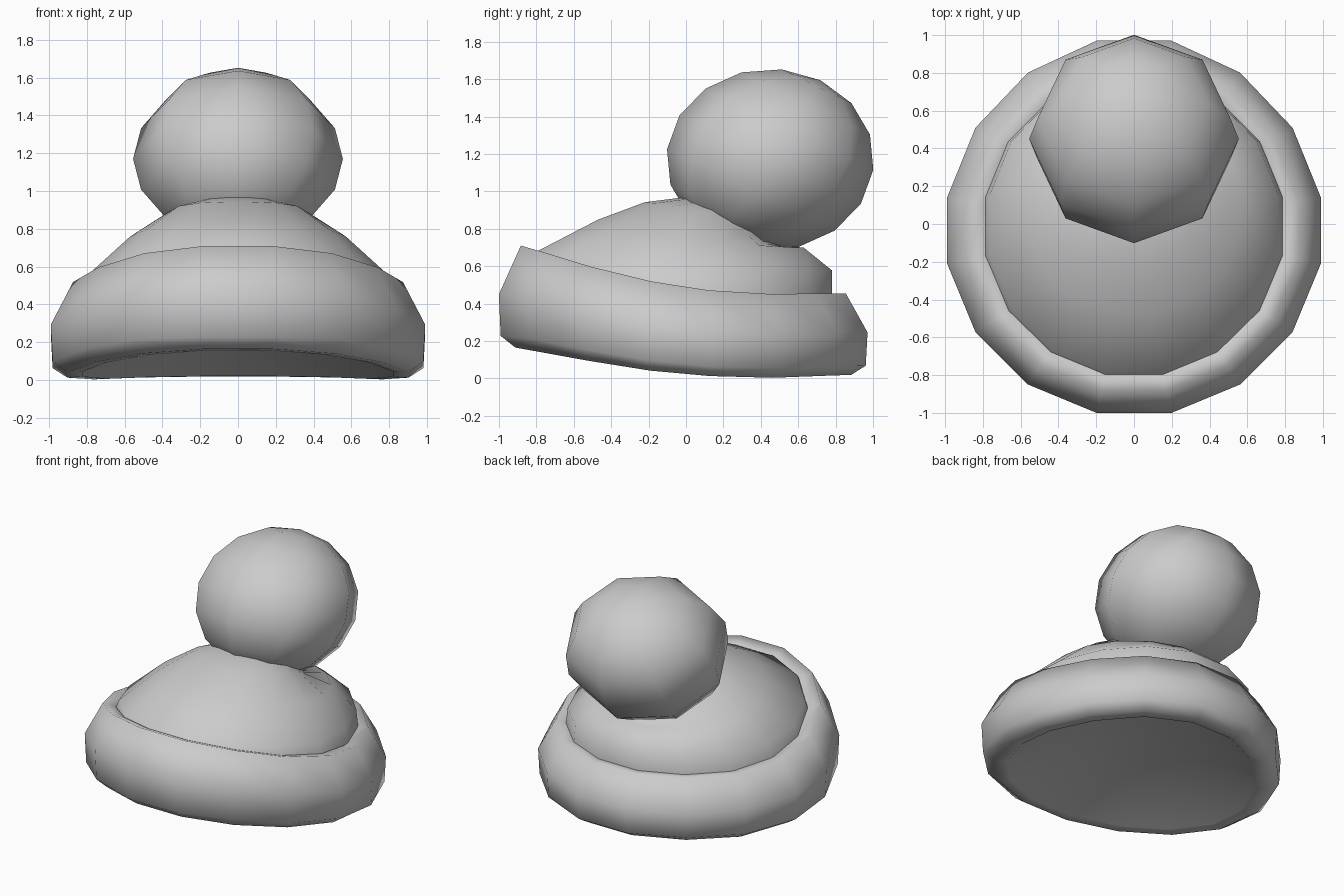
import bpy, bmesh
from math import sin, cos, pi, radians

if "Cube" in bpy.data.objects:
    bpy.data.objects.remove(bpy.data.objects["Cube"])

SIDES = 16
ANGLES = [(i + 0.5) * 2 * pi / SIDES for i in range(SIDES)]


def lerp(y, pts):
    """Piecewise-linear curve through (y, z) points."""
    if y <= pts[0][0]:
        return pts[0][1]
    for (y0, z0), (y1, z1) in zip(pts, pts[1:]):
        if y <= y1:
            return z0 + (z1 - z0) * (y - y0) / (y1 - y0)
    return pts[-1][1]


def loft(name, rings, tip):
    """Skin a list of rings and close the last one to a tip point."""
    bm = bmesh.new()
    loops = [[bm.verts.new(p) for p in ring] for ring in rings]
    for a, b in zip(loops, loops[1:]):
        for i in range(SIDES):
            j = (i + 1) % SIDES
            bm.faces.new((a[i], a[j], b[j], b[i]))
    t = bm.verts.new(tip)
    for i in range(SIDES):
        bm.faces.new((loops[-1][i], loops[-1][(i + 1) % SIDES], t))
    for f in bm.faces:
        f.smooth = True
    mesh = bpy.data.meshes.new(name)
    bm.to_mesh(mesh)
    bm.free()
    ob = bpy.data.objects.new(name, mesh)
    bpy.context.collection.objects.link(ob)
    return ob


# Turned-up brim: rounded profile between a bent lower and upper edge, hollow below
LOW = [(-0.92, 0.155), (-0.5, 0.08), (-0.18, 0.03), (0.3, -0.012), (0.87, 0.01)]
TOP = [(-0.88, 0.71), (-0.58, 0.62), (-0.36, 0.55), (0.0, 0.485), (0.3, 0.45), (0.87, 0.455)]
PROFILE = [(0.79, 0.96), (0.81, 0.98), (0.89, 1.0), (1.01, 0.53), (1.0, 0.13),
           (0.92, 0.02), (0.84, 0.03)]


def brim_ring(r, t):
    ring = []
    for a in ANGLES:
        x, y = r * sin(a), -r * cos(a) - 0.01
        if y > 0:                       # slightly egg-shaped towards the back
            y -= 0.05 * abs(x)
        lo, hi = lerp(y, LOW), lerp(y, TOP)
        ring.append((x, y, lo + (hi - lo) * t))
    return ring


loft("brim", [brim_ring(r, t) for r, t in PROFILE], (0, 0.05, 0.72))


# Slouching crown: rings given by front y/z, back y/z, half width and side bow
CROWN = [(-0.81, 0.64, 0.78, 0.42, 0.79, -0.07),
         (-0.79, 0.685, 0.78, 0.58, 0.765, -0.06),
         (-0.47, 0.85, 0.63, 0.70, 0.57, -0.03),
         (-0.22, 0.94, 0.47, 0.685, 0.37, 0.05),
         (-0.02, 0.965, 0.51, 0.70, 0.25, 0.05)]


def crown_ring(yf, zf, yb, zb, hw, bow):
    k = 1 / cos(pi / SIDES)
    ring = []
    for a in ANGLES:
        s, c = sin(a) * k, -cos(a) * k
        ring.append((hw * s, (yf + yb) / 2 + (yb - yf) / 2 * c,
                     (zf + zb) / 2 + (zb - zf) / 2 * c + bow * s * s))
    return ring


loft("crown", [crown_ring(*c) for c in CROWN], (0, 0.3, 0.95))


# Pompom: low-poly ball leaning back, then squashed flat
bpy.ops.mesh.primitive_uv_sphere_add(segments=8, ring_count=8, radius=1,
                                     rotation=(radians(-29), 0, 0))
pompom = bpy.context.object
pompom.name = "pompom"
bpy.ops.object.transform_apply(location=False, rotation=True, scale=False)
pompom.scale = (0.555, 0.555, 0.485)
pompom.location = (0, 0.45, 1.17)
bpy.ops.object.shade_smooth()
